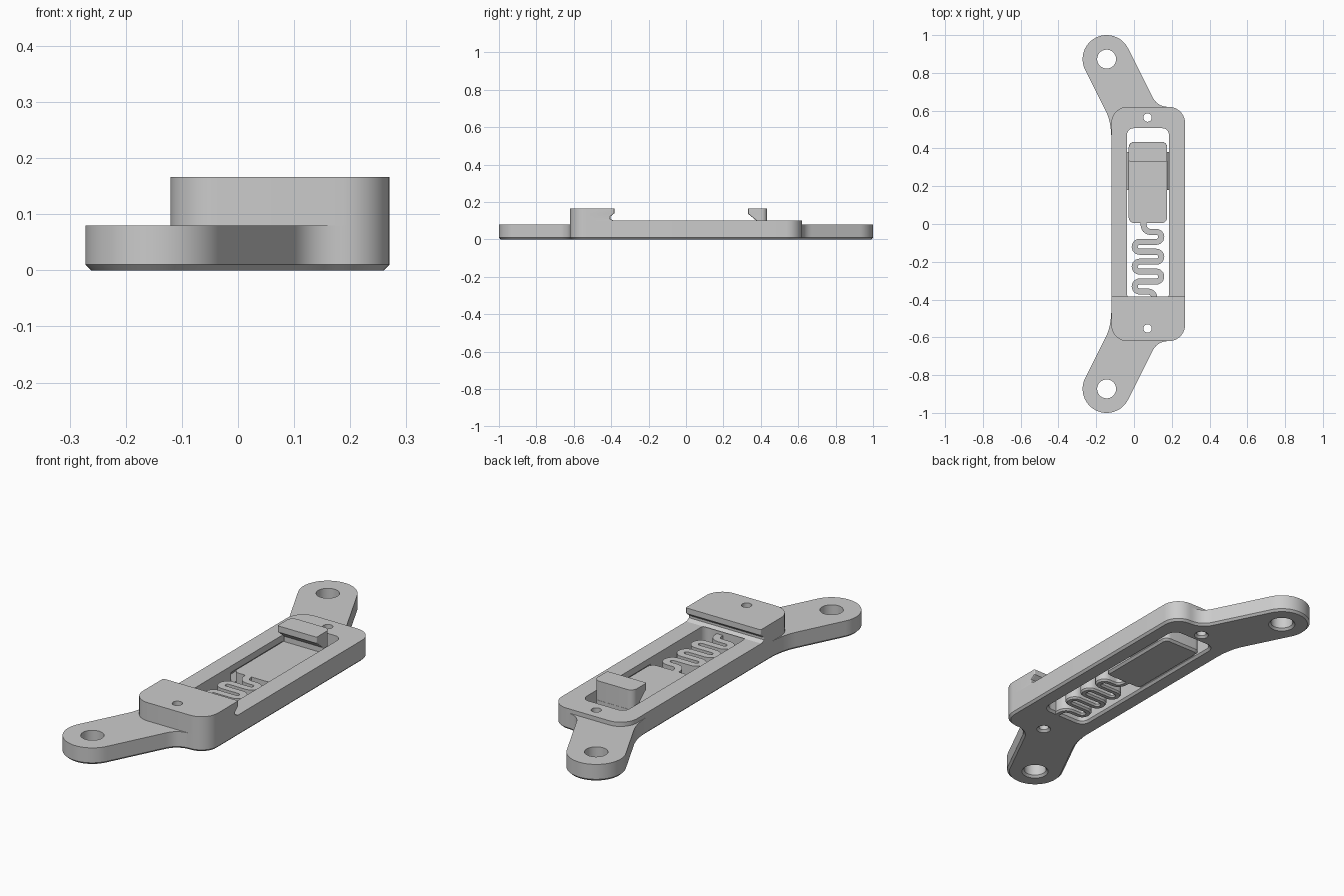
import bpy, bmesh, math
from mathutils import Vector

if "Cube" in bpy.data.objects:
    bpy.data.objects.remove(bpy.data.objects["Cube"])

grey = bpy.data.materials.new("plain grey")
grey.diffuse_color = (0.6, 0.6, 0.6, 1)
grey.use_nodes = True
grey.node_tree.nodes["Principled BSDF"].inputs["Base Color"].default_value = grey.diffuse_color


def arc(cx, cy, r, a0, a1, n=10):
    return [(cx + r * math.cos(math.radians(a0 + (a1 - a0) * i / n)),
             cy + r * math.sin(math.radians(a0 + (a1 - a0) * i / n))) for i in range(n + 1)]


def bezier(a, b, c, n=10):
    return [tuple((1 - t) ** 2 * a[k] + 2 * t * (1 - t) * b[k] + t * t * c[k] for k in (0, 1))
            for t in [i / n for i in range(n + 1)]]


def circle(cx, cy, r, n=48):
    return arc(cx, cy, r, 0, 360, n)[:-1]


def rounded(x0, y0, x1, y1, r_low, r_high):
    """Counter-clockwise rounded rectangle, separate radii for the low-y and high-y corners."""
    return (arc(x1 - r_low, y0 + r_low, r_low, -90, 0) + arc(x1 - r_high, y1 - r_high, r_high, 0, 90)
            + arc(x0 + r_high, y1 - r_high, r_high, 90, 180) + arc(x0 + r_low, y0 + r_low, r_low, 180, 270))


def inset(pts, d):
    """Move a counter-clockwise outline inward by d (outward when negative)."""
    out = []
    for i, p in enumerate(pts):
        p, a, b = Vector(p), Vector(pts[i - 1]), Vector(pts[(i + 1) % len(pts)])
        e, f = (p - a).normalized(), (b - p).normalized()
        n1, n2 = Vector((-e.y, e.x)), Vector((-f.y, f.x))
        out.append(tuple(p + (n1 + n2) * d / max(0.4, 1 + n1.dot(n2))))
    return out


def flat(pts, z):
    return [(x, y, z) for x, y in pts]


def loft(name, loops):
    bm = bmesh.new()
    rings = [[bm.verts.new(p) for p in loop] for loop in loops]
    n = len(rings[0])
    for a, b in zip(rings, rings[1:]):
        for i in range(n):
            j = (i + 1) % n
            bm.faces.new((a[i], a[j], b[j], b[i]))
    bm.faces.new(rings[0][::-1])
    bm.faces.new(rings[-1])
    bmesh.ops.recalc_face_normals(bm, faces=bm.faces)
    me = bpy.data.meshes.new(name)
    bm.to_mesh(me)
    bm.free()
    me.materials.append(grey)
    ob = bpy.data.objects.new(name, me)
    bpy.context.collection.objects.link(ob)
    return ob


def slab(name, pts, top, cham=0.01):
    """Plate on the ground with a chamfered bottom edge."""
    return loft(name, [flat(inset(pts, cham), 0), flat(pts, cham), flat(pts, top)])


def cutter(pts):
    ob = loft("cutter", [flat(inset(pts, -0.012), -0.002), flat(pts, 0.01), flat(pts, 0.3)])
    ob.hide_render = True
    return ob


def cut(ob, tools):
    bpy.context.view_layer.objects.active = ob
    for t in tools:
        m = ob.modifiers.new("cut", 'BOOLEAN')
        m.operation, m.solver, m.object = 'DIFFERENCE', 'EXACT', t
        bpy.ops.object.modifier_apply(modifier=m.name)


# Main dimensions
X0, X1, Y = -0.12, 0.27, 0.62
SX0, SX1 = -0.028, 0.176
TOP = 0.075

# Base plate: frame outline and both slanted arms
half = (arc(X1 - 0.085, Y - 0.085, 0.085, 0, 90)
        + bezier((0.185, Y), (0.124, Y), (0.098, 0.672))[1:]
        + arc(-0.145, 0.873, 0.127, 26.7, 206.7, 32)
        + bezier((-0.15, 0.6), (X0, 0.54), (X0, 0.45)))
base = slab("base_plate", half + [(x, -y) for x, y in reversed(half)], 0.08)

# Raised rim of the frame
rim = rounded(X0, -Y, X1, Y, 0.085, 0.085)
upper = loft("frame_rim", [flat(rim, 0.08), flat(rim, 0.1)])

# Fixed jaw with undercut lip
jaw = loft("fixed_jaw", [flat(rounded(X0, -Y, X1, e, 0.085, 0.006), z) for e, z in
           ((-0.387, 0.1), (-0.405, 0.111), (-0.405, 0.122), (-0.383, 0.14), (-0.383, 0.166))])

# Openings, holes and side grooves
window = cutter(rounded(-0.037, -0.405, 0.185, 0.507, 0.035, 0.035))
pins = [cutter(circle(0.072, y, 0.022, 32)) for y in (0.563, -0.553)]
bolts = [cutter(circle(-0.145, y, 0.05)) for y in (0.873, -0.873)]


def wedge(name, side, tip, root, h, y0, y1):
    mid = (SX0 + SX1) / 2
    tri = [(mid + side * root, 0.0425 - h), (mid + side * tip, 0.0425), (mid + side * root, 0.0425 + h)]
    return loft(name, [[(x, y, z) for x, z in tri] for y in (y0, y1)])


grooves = [wedge("cutter", s, 0.136, 0.094, 0.046, 0.0, 0.385) for s in (-1, 1)]
cut(base, [window] + pins + bolts + grooves)
cut(upper, [window] + pins)
cut(jaw, pins[1:])
for t in [window] + pins + bolts + grooves:
    bpy.data.objects.remove(t)

# Sliding plate with its side tongues
slab("slider", rounded(SX0, 0.005, SX1, 0.435, 0.03, 0.03), TOP)
for s, label in ((-1, "left"), (1, "right")):
    wedge("slider_tongue_" + label, s, 0.127, 0.1, 0.0297, 0.18, 0.38)

# Hook standing on the slider
loft("slider_hook", [flat(rounded(SX0, e, SX1, 0.434, 0.006, 0.03), z) for e, z in
     ((0.377, TOP), (0.377, 0.1), (0.332, 0.137), (0.332, 0.166))])

# Serpentine spring
pitch, y = 0.0525, -0.042
path = [(0.05, 0.02)] + bezier((0.05, 0.004), (0.052, y), (0.09, y))
for i in range(6):
    cy = y - (i + 0.5) * pitch
    if i % 2 == 0:
        path += arc(0.118, cy, pitch / 2, 90, -90, 12)
    else:
        path += arc(0.03, cy, pitch / 2, 90, 270, 12)
path += bezier((0.065, y - 6 * pitch), (0.108, y - 6 * pitch), (0.108, -0.395)) + [(0.108, -0.42)]


def ribbon(w):
    left, right = [], []
    for i, p in enumerate(path):
        d = (Vector(path[min(i + 1, len(path) - 1)]) - Vector(path[max(i - 1, 0)])).normalized()
        n = Vector((-d.y, d.x)) * w
        left.append(tuple(Vector(p) + n))
        right.append(tuple(Vector(p) - n))
    return right + left[::-1]


loft("spring", [flat(ribbon(0.009), 0), flat(ribbon(0.016), 0.008), flat(ribbon(0.016), TOP)])

# Smooth the rounded sides, keep the edges crisp
bpy.ops.object.select_all(action='DESELECT')
for ob in bpy.context.scene.objects:
    ob.select_set(True)
    bpy.context.view_layer.objects.active = ob
bpy.ops.object.shade_smooth_by_angle(angle=math.radians(30))
